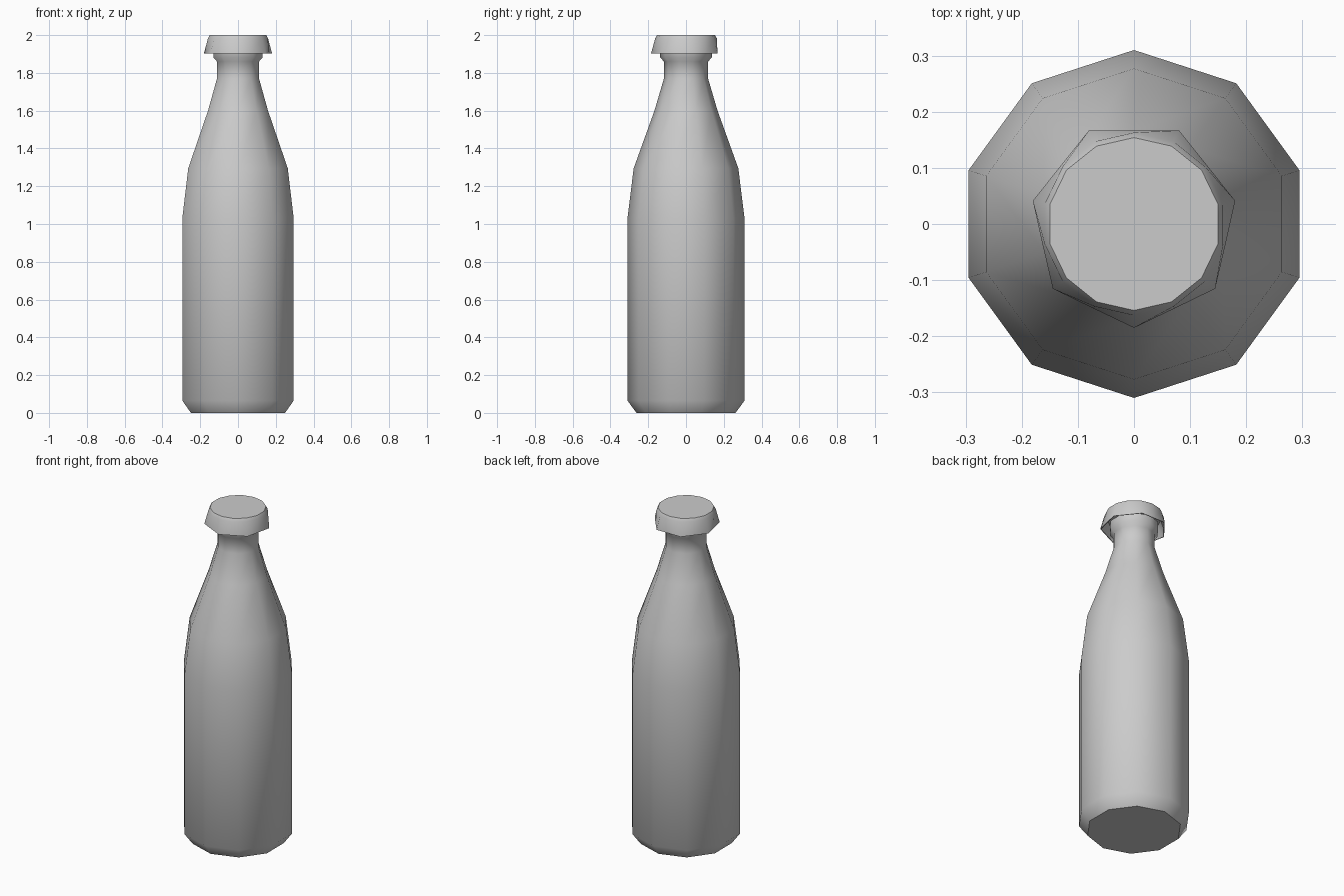
import bpy
import bmesh
from math import sin, cos, pi, radians

cube = bpy.data.objects.get("Cube")
if cube:
    bpy.data.objects.remove(cube)


def make_material(name, colour):
    mat = bpy.data.materials.new(name)
    mat.use_nodes = True
    mat.diffuse_color = colour
    mat.node_tree.nodes["Principled BSDF"].inputs["Base Color"].default_value = colour
    return mat


grey = make_material("plain grey", (0.6, 0.6, 0.6, 1))


def lathe(name, sides, profile, angle):
    """Stack rings of (even radius, odd radius, height), cap both ends."""
    bm = bmesh.new()
    rings = []
    for even, odd, z in profile:
        ring = []
        for i in range(sides):
            a = pi / 2 + 2 * pi * i / sides
            r = odd if i % 2 else even
            ring.append(bm.verts.new((r * cos(a), r * sin(a), z)))
        rings.append(ring)
    for low, high in zip(rings, rings[1:]):
        for i in range(sides):
            j = (i + 1) % sides
            bm.faces.new((low[i], low[j], high[j], high[i]))
    bm.faces.new(rings[0][::-1])
    bm.faces.new(rings[-1])
    bmesh.ops.recalc_face_normals(bm, faces=bm.faces)
    mesh = bpy.data.meshes.new(name)
    bm.to_mesh(mesh)
    bm.free()
    mesh.materials.append(grey)
    obj = bpy.data.objects.new(name, mesh)
    bpy.context.collection.objects.link(obj)
    bpy.ops.object.select_all(action="DESELECT")
    obj.select_set(True)
    bpy.context.view_layer.objects.active = obj
    bpy.ops.object.shade_smooth_by_angle(angle=radians(angle))
    return obj


# Bottle: chamfered base, straight body, sloping shoulder, neck and lip
body = [(0.262, 0), (0.31, 0.065), (0.31, 1.03), (0.277, 1.295), (0.167, 1.6),
        (0.117, 1.77), (0.117, 1.86), (0.137, 1.882), (0.137, 1.93)]
lathe("bottle", 10, [(r, r, z) for r, z in body], 42)

# Crown cap: hollow, with a skirt flaring at every second corner
lathe("bottle_cap", 14, [
    (0.145, 0.145, 1.96),
    (0.15, 0.15, 1.95),
    (0.163, 0.181, 1.903),
    (0.167, 0.185, 1.903),
    (0.163, 0.163, 1.983),
    (0.154, 0.154, 2.0),
], 40)
